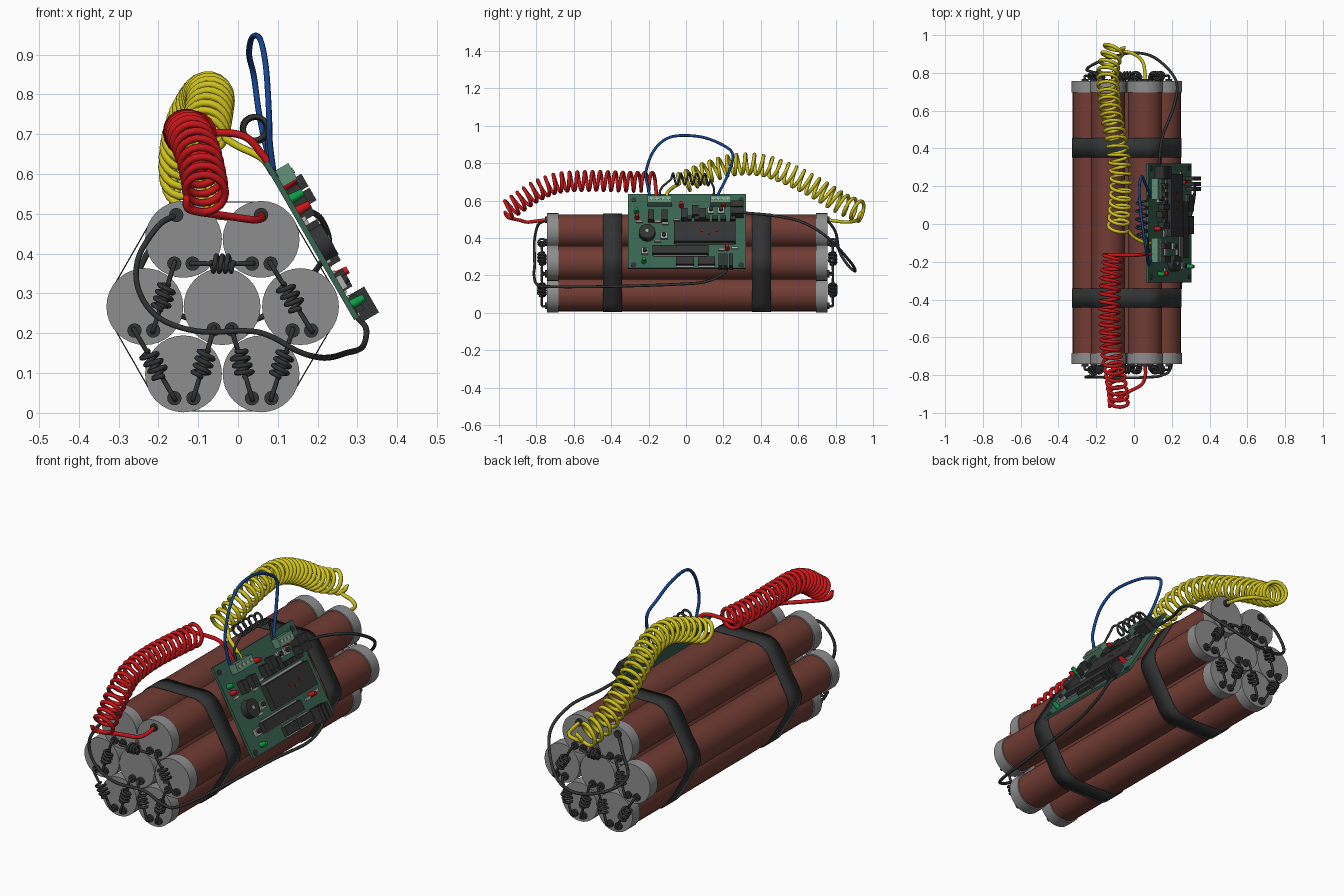
import bpy, bmesh, math
from mathutils import Vector, Matrix

if "Cube" in bpy.data.objects:
    bpy.data.objects.remove(bpy.data.objects["Cube"])

def mat(name, r, g, b):
    m = bpy.data.materials.new(name)
    m.diffuse_color = (r, g, b, 1)
    m.use_nodes = True
    m.node_tree.nodes["Principled BSDF"].inputs["Base Color"].default_value = m.diffuse_color
    return m

BROWN = mat("brown_red", .165, .045, .034)
GREY = mat("cap_grey", .27, .27, .27)
DARK = mat("dark_grey", .032, .033, .034)
RED = mat("red", .58, .008, .01)
YELLOW = mat("yellow", .62, .54, .012)
BLUE = mat("blue", .008, .06, .29)
BOARD = mat("board_green", .04, .125, .082)
MINT = mat("terminal_green", .12, .29, .19)
LEDG = mat("lamp_green", .005, .32, .06)
SILVER = mat("silver", .42, .42, .42)

def make(name, bm, m, smooth=True):
    me = bpy.data.meshes.new(name)
    bm.to_mesh(me)
    bm.free()
    ob = bpy.data.objects.new(name, me)
    bpy.context.collection.objects.link(ob)
    me.materials.append(m)
    if smooth:
        bpy.ops.object.select_all(action='DESELECT')
        bpy.context.view_layer.objects.active = ob
        ob.select_set(True)
        bpy.ops.object.shade_smooth_by_angle(angle=math.radians(35))
    return ob

def cyl_y(name, x, z, r, y0, y1, m, n=32):
    bm = bmesh.new()
    M = Matrix.Translation((x, (y0 + y1) / 2, z)) @ Matrix.Rotation(math.pi / 2, 4, 'X')
    bmesh.ops.create_cone(bm, cap_ends=True, segments=n, radius1=r, radius2=r, depth=y1 - y0, matrix=M)
    return make(name, bm, m)

def spline(pts, n=8):
    # Catmull-Rom through the given points
    P = [Vector(p) for p in pts]
    P = [2 * P[0] - P[1]] + P + [2 * P[-1] - P[-2]]
    out = []
    for i in range(1, len(P) - 2):
        a, b, c, d = P[i - 1:i + 3]
        for k in range(n):
            t = k / n
            out.append(.5 * (2 * b + (c - a) * t + (2 * a - 5 * b + 4 * c - d) * t * t
                             + (3 * b - a - 3 * c + d) * t ** 3))
    return out + [P[-2]]

def helix(path, r, turns, ref, steps=16, phase=0, taper=0):
    # coil wound round a smooth centre path, evenly spaced along its length
    c = spline(path, 24)
    L = [0]
    for a, b in zip(c, c[1:]):
        L.append(L[-1] + (b - a).length)
    N, out, j = int(turns * steps), [], 0
    for i in range(N + 1):
        s = L[-1] * i / N
        while j < len(c) - 2 and L[j + 1] < s:
            j += 1
        p = c[j].lerp(c[j + 1], (s - L[j]) / (L[j + 1] - L[j]))
        t = (c[j + 1] - c[j]).normalized()
        u = t.cross(ref).normalized()
        v = u.cross(t)
        a = phase + 2 * math.pi * i / steps
        k = min(1, min(i, N - i) / (taper * steps)) if taper else 1
        out.append(p + (u * math.cos(a) + v * math.sin(a)) * r * k)
    return out

def wire(name, pts, r, m):
    cu = bpy.data.curves.new(name, 'CURVE')
    cu.dimensions = '3D'
    cu.bevel_depth, cu.bevel_resolution, cu.use_fill_caps = r, 2, True
    s = cu.splines.new('POLY')
    s.points.add(len(pts) - 1)
    for q, p in zip(s.points, pts):
        q.co = (*p, 1)
    s.use_smooth = True
    cu.materials.append(m)
    ob = bpy.data.objects.new(name, cu)
    bpy.context.collection.objects.link(ob)
    bpy.ops.object.select_all(action='DESELECT')
    bpy.context.view_layer.objects.active = ob
    ob.select_set(True)
    bpy.ops.object.convert(target='MESH')

# Seven tubes with grey end caps
Y0, Y1 = -.742, .756
ROWS = [(-.137, .436), (.058, .436), (-.234, .267), (-.04, .267), (.157, .267), (-.137, .098), (.058, .098)]
for x, z in ROWS:
    cyl_y("tube", x, z, .0905, Y0 + .03, Y1 - .03, BROWN)
    cyl_y("front_cap", x, z, .0965, Y0, Y0 + .06, GREY)
    cyl_y("back_cap", x, z, .0965, Y1 - .06, Y1, GREY)

# Straps: rounded hexagon hull round the outer tubes
HEX = [(4, 0), (1, 60), (0, 120), (2, 180), (5, 240), (6, 300)]
for yc in (-.392, .404):
    bm = bmesh.new()
    ring = []
    for i, deg in HEX:
        for k in range(7):
            a = math.radians(deg - 30 + 10 * k)
            x, z = ROWS[i][0] + .092 * math.cos(a), ROWS[i][1] + .092 * math.sin(a)
            ring.append([bm.verts.new((x, yc + s, z)) for s in (-.051, .051)])
    for a, b in zip(ring, ring[1:] + ring[:1]):
        bm.faces.new((a[0], b[0], b[1], a[1]))
    bmesh.ops.recalc_face_normals(bm, faces=bm.faces)
    ob = make("strap", bm, DARK)
    sol = ob.modifiers.new("thick", 'SOLIDIFY')
    sol.thickness, sol.offset = .003, 1

# End terminals and the little coiled leads between them, both ends
TOP = [(-.155, .497), (.058, .497)]
PAIRS = [(-.16, .375), (-.114, .375), (.035, .375), (.082, .375), (-.26, .207), (-.213, .207), (-.061, .21),
         (-.016, .21), (.137, .207), (.184, .207), (-.16, .037), (-.112, .037), (.035, .037), (.084, .037)]
LINKS = [(1, 2), (0, 5), (3, 9), (8, 13), (12, 7), (6, 11), (4, 10)]
for face, s in ((Y0, -1), (Y1, 1)):
    for x, z in TOP + PAIRS:
        a, b = sorted((face - s * .005, face + s * .012))
        cyl_y("terminal", x, z, .018, a, b, DARK, 16)
    for i, j in LINKS:
        a = Vector((PAIRS[i][0], face + s * .006, PAIRS[i][1]))
        b = Vector((PAIRS[j][0], face + s * .006, PAIRS[j][1]))
        o = Vector((0, s * .022, 0))
        h = helix([a.lerp(b, .3) + o, a.lerp(b, .5) + o, a.lerp(b, .7) + o], .02, 4, Vector((0, 1, 0)), 12, 0, .5)
        wire("link_lead", spline([a, a + o, h[0]], 4)[:-1] + h + spline([h[-1], b + o, b], 4)[1:], .0062, DARK)

# Large coiled wires
UP = Vector((0, 0, 1))
h = helix([(-.11, -.17, .70), (-.125, -.3, .70), (-.13, -.5, .705), (-.12, -.68, .695), (-.1, -.8, .65),
           (-.085, -.9, .585), (-.08, -.965, .54)], .05, 21, UP, 18)
wire("red_coil", spline([(.09, -.16, .6), (.06, -.16, .65), (0, -.165, .7), h[0]])[:-1] + h
     + spline([h[-1], (-.12, -.95, .51), (-.03, -.89, .495), (.04, -.85, .485), (.06, -.8, .49), (.058, Y0, .497)])[1:],
     .0095, RED)
h = helix([(-.085, -.03, .69), (-.075, .1, .745), (-.07, .25, .79), (-.085, .4, .79), (-.115, .55, .74),
           (-.135, .7, .665), (-.135, .83, .585), (-.1, .95, .535)], .053, 24, UP, 18)
wire("yellow_coil", spline([(.09, -.1, .6), (.06, -.1, .64), (0, -.07, .67), h[0]])[:-1] + h
     + spline([h[-1], (-.07, .92, .5), (0, .9, .49), (.045, .86, .485), (.058, .8, .49), (.058, Y1, .497)])[1:],
     .0095, YELLOW)
h = helix([(.045, -.08, .715), (.04, .02, .715), (.045, .13, .71)], .03, 5, UP, 16)
wire("small_dark_coil", spline([(.09, -.14, .6), (.075, -.135, .66), h[0]])[:-1] + h
     + spline([h[-1], (.075, .15, .66), (.09, .14, .6)])[1:], .006, DARK)

# Plain loose wires
wire("blue_wire", spline([(.09, -.19, .6), (.08, -.205, .68), (.078, -.215, .75), (.07, -.17, .87), (.055, -.08, .94),
     (.035, .07, .942), (.028, .19, .9), (.04, .25, .845), (.055, .225, .74), (.08, .17, .63), (.09, .165, .6)]),
     .0075, BLUE)
wire("front_dark_wire", spline([(.3, .22, .24), (.322, .2, .21), (.312, .1, .165), (.27, -.1, .15), (.235, -.45, .14),
     (.2, -.74, .14), (.15, -.8, .155), (.05, -.812, .203), (-.1, -.815, .205), (-.2, -.81, .24), (-.25, -.81, .31),
     (-.25, -.81, .39), (-.2, -.79, .47), (-.155, Y0, .497)]), .0075, DARK)
wire("back_dark_wire", spline([(.13, .3, .535), (.15, .46, .52), (.21, .62, .485), (.222, .76, .4), (.11, .88, .27),
     (-.02, .905, .222), (-.17, .865, .255), (-.25, .82, .33), (-.21, .8, .43), (-.155, Y1, .497)]), .0075, DARK)

# Circuit board, tilted against the right side; local axes: y, up the slope, outward
V, Nn = Vector((-.5, 0, .866)), Vector((.866, 0, .5))
C = Vector((.178, .006, .43))
def on_board(name, y, z, w, hgt, h, m, base=.014, round_=False):
    # y, z as seen from the right; hgt is measured along the slope
    v = (z - .43 - .5 * (base + h)) / .866
    p = C + V * v + Nn * (base + h / 2)
    p.y = y
    R = Matrix(((0, V.x, Nn.x), (1, 0, 0), (0, V.z, Nn.z))).to_4x4()
    bm = bmesh.new()
    if round_:
        bmesh.ops.create_cone(bm, cap_ends=True, segments=20, radius1=w / 2, radius2=w / 2 * hgt, depth=h)
    else:
        bmesh.ops.create_cube(bm, size=1, matrix=Matrix.Diagonal((w, hgt, h, 1)))
    bm.transform(Matrix.Translation(p) @ R)
    make(name, bm, m, round_)

on_board("circuit_board", .006, .437, .63, .455, .014, BOARD, 0)
for y in (-.28, .295):
    for z in (.605, .258):
        on_board("mounting_hole", y, z, .03, 1, .002, DARK, round_=True)

# Chips with silver pin rows
for y, z, w, hg, h in [(.1, .435, .33, .12, .032), (-.03, .34, .3, .05, .025), (-.005, .28, .095, .045, .022),
                       (.11, .28, .09, .045, .022)]:
    on_board("chip", y, z, w, hg, h, DARK)
    on_board("chip_pins", y, z - .009, w * .95, hg + .014, .006, SILVER)
for y, z in [(.085, .44), (.12, .425), (.165, .44)]:
    on_board("chip_dot", y, z, .01, 1, .004, RED, .046, True)

# Terminal blocks
for y, w in ((-.14, .13), (.185, .11)):
    on_board("terminal_block", y, .608, w, .045, .04, MINT)
    for k in (-.35, -.12, .12, .35):
        on_board("terminal_screw", y + k * w, .61, .016, 1, .003, SILVER, .054, True)

# Buzzer, capacitors, transistors
on_board("buzzer", -.208, .437, .088, 1, .035, DARK, round_=True)
on_board("buzzer_hole", -.208, .44, .018, 1, .002, SILVER, .049, True)
for z in (.55, .585):
    on_board("capacitor", .272, z, .07, .036, .055, DARK)
for y in (.185, .212, .24):
    on_board("relay", y, .285, .022, .075, .05, DARK)
for y, z in [(-.187, .525), (-.115, .525), (-.01, .535), (.05, .55), (.09, .535)]:
    on_board("transistor", y, z, .034, .06, .035, DARK)
for y in (.015, .06, .11, .155, .2, .25):
    on_board("small_part", y, .51, .03, .022, .022, DARK)
for y, z in [(-.25, .49), (-.15, .49), (-.11, .48), (-.14, .33), (-.15, .385), (-.05, .5), (.19, .34), (.26, .35)]:
    on_board("resistor", y, z, .035, .012, .01, SILVER)

# Push buttons and lamps
for y, z in [(.133, .55), (.187, .55), (-.118, .415), (-.22, .332)]:
    on_board("button_base", y, z, .036, .036, .014, SILVER)
    on_board("button_top", y, z + .008, .022, 1, .012, DARK, .028, True)
for y, z, m in [(-.262, .525, RED), (-.025, .588, RED), (.22, .36, RED), (-.265, .555, LEDG), (-.225, .29, LEDG),
                (.2, .585, RED)]:
    on_board("lamp", y, z, .026, .7, .036, m, round_=True)
